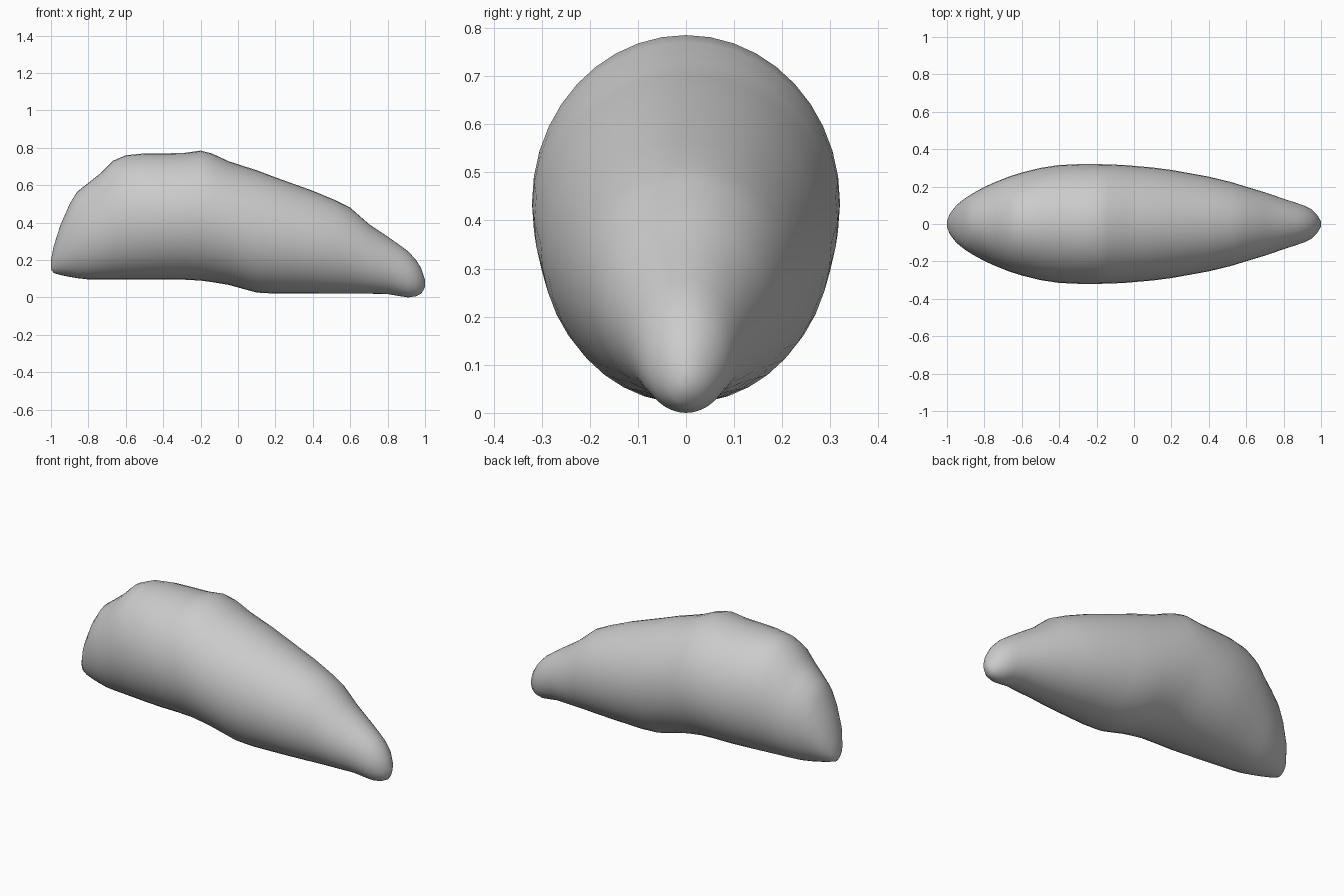
import bpy, bmesh, math

# Body stations along x: (x, bottom z, top z, half width)
STATIONS = [
    (-1.0, 0.15, 0.20, 0.015), (-0.985, 0.13, 0.275, 0.055), (-0.95, 0.12, 0.385, 0.10),
    (-0.90, 0.11, 0.50, 0.14), (-0.86, 0.103, 0.565, 0.165), (-0.80, 0.096, 0.612, 0.198),
    (-0.74, 0.095, 0.66, 0.225), (-0.67, 0.095, 0.73, 0.253), (-0.60, 0.095, 0.76, 0.275),
    (-0.50, 0.095, 0.77, 0.30), (-0.40, 0.095, 0.77, 0.315), (-0.29, 0.095, 0.772, 0.32),
    (-0.20, 0.09, 0.785, 0.32), (-0.14, 0.082, 0.77, 0.319), (-0.05, 0.067, 0.728, 0.315),
    (0.03, 0.045, 0.702, 0.308), (0.10, 0.026, 0.68, 0.302), (0.20, 0.02, 0.642, 0.289),
    (0.40, 0.02, 0.57, 0.253), (0.52, 0.02, 0.52, 0.224), (0.60, 0.02, 0.48, 0.199),
    (0.70, 0.02, 0.392, 0.169), (0.80, 0.018, 0.325, 0.135), (0.87, 0.006, 0.276, 0.112),
    (0.91, 0.0, 0.246, 0.098), (0.95, 0.006, 0.203, 0.078), (0.98, 0.02, 0.155, 0.048),
    (1.0, 0.055, 0.095, 0.014),
]
SIDES = 40


def ring(bm, x, low, high, half):
    """Upright oval cross-section."""
    mid, rad = (low + high) / 2, (high - low) / 2
    angles = [2 * math.pi * i / SIDES for i in range(SIDES)]
    return [bm.verts.new((x, half * math.cos(a), mid + rad * math.sin(a))) for a in angles]


# Tapered smooth body lofted through the ovals
bm = bmesh.new()
rings = [ring(bm, *s) for s in STATIONS]
for a, b in zip(rings, rings[1:]):
    for i in range(SIDES):
        j = (i + 1) % SIDES
        bm.faces.new((a[i], a[j], b[j], b[i]))
bm.faces.new(rings[0])
bm.faces.new(rings[-1])
bmesh.ops.recalc_face_normals(bm, faces=bm.faces)
for f in bm.faces:
    f.smooth = True
mesh = bpy.data.meshes.new("body")
bm.to_mesh(mesh)
bm.free()
body = bpy.data.objects.new("body", mesh)
bpy.context.collection.objects.link(body)
